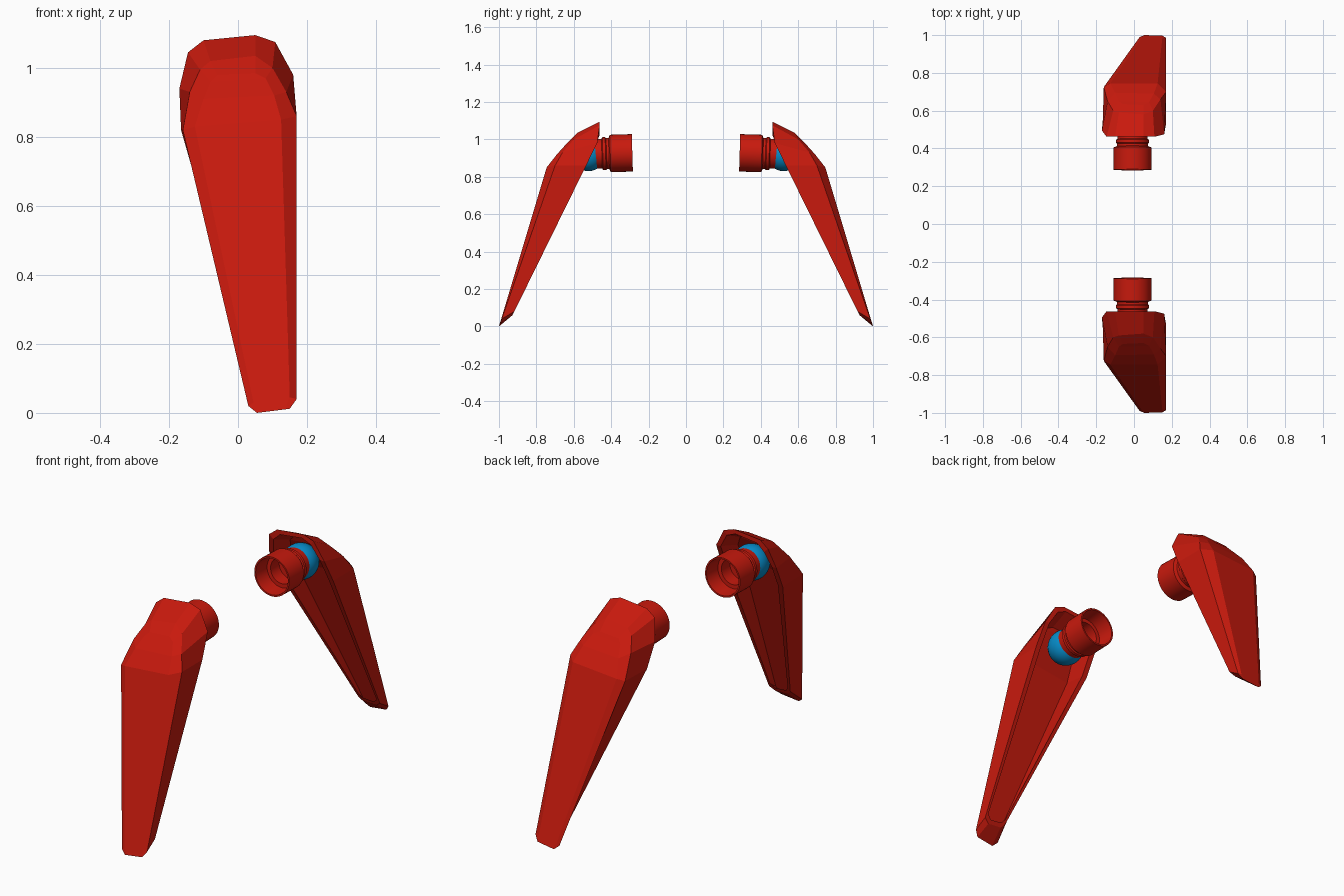
import bpy, bmesh, math
from mathutils import Vector

if "Cube" in bpy.data.objects:
    bpy.data.objects.remove(bpy.data.objects["Cube"])


def material(name, color):
    m = bpy.data.materials.new(name)
    m.diffuse_color = (*color, 1)
    m.use_nodes = True
    m.node_tree.nodes["Principled BSDF"].inputs["Base Color"].default_value = m.diffuse_color
    return m


RED = material("red", (0.58, 0.01, 0.004))
BLUE = material("blue", (0.002, 0.26, 0.58))


def finish(name, bm, mat, smooth=None):
    bmesh.ops.recalc_face_normals(bm, faces=bm.faces)
    me = bpy.data.meshes.new(name)
    bm.to_mesh(me)
    bm.free()
    me.materials.append(mat)
    ob = bpy.data.objects.new(name, me)
    bpy.context.collection.objects.link(ob)
    if smooth:
        bpy.ops.object.select_all(action='DESELECT')
        ob.select_set(True)
        bpy.context.view_layer.objects.active = ob
        bpy.ops.object.shade_smooth_by_angle(angle=math.radians(smooth))
    return ob


def rim_y(z):
    return max(0.462, 0.465 + (1.0 - z) * 0.492)


def panel_y(z):
    return 1.0 - z * 0.3


# Shell outlines, all with twelve matching corners
rim = [Vector((x, rim_y(z), z)) for x, z in (
    (.045, .085), (.065, .065), (.14, .06), (.168, .08), (.17, .86), (.16, .98),
    (.108, 1.075), (.05, 1.095), (-.10, 1.08), (-.145, 1.045), (-.17, .94), (-.165, .82))]
shoulder = [Vector(p) for p in (
    (.03, .99, .02), (.055, 1.0, 0), (.15, .997, .012), (.17, .985, .04),
    (.17, .70, .86), (.14, .66, .93), (.10, .60, 1.0), (.05, .58, 1.035),
    (-.08, .59, 1.02), (-.11, .60, .995), (-.14, .65, .93), (-.16, .725, .82))]
panel = [Vector((x, panel_y(z), z)) for x, z in (
    (.045, .03), (.06, .015), (.14, .022), (.15, .045))] + [Vector(p) for p in (
    (.125, .745, .85), (.105, .69, .92), (.08, .645, .97), (.05, .63, .985),
    (-.06, .635, .98), (-.08, .65, .96), (-.10, .695, .91), (-.125, .745, .83))]


def inset_rim():
    out = []
    for p in rim:
        cx = 0.105 - 0.105 * min(1, p.z / 0.85)
        x = cx + (p.x - cx) * 0.84
        z = p.z - 0.022 if p.z > 1 else p.z + (0.02 if p.z < .1 else 0)
        out.append(Vector((x, rim_y(z), z)))
    return out


def build_shell(name, s):
    bm = bmesh.new()
    inner = inset_rim()
    floor = [a.lerp(b, 0.55) for a, b in zip(inner, panel)]
    rings = [[bm.verts.new((p.x, s * p.y, p.z)) for p in r]
             for r in (panel, shoulder, rim, inner, floor)]
    for a, b in zip(rings, rings[1:]):
        for i in range(12):
            j = (i + 1) % 12
            bm.faces.new((a[i], a[j], b[j], b[i]))
    for r in (rings[0], rings[-1]):
        for idx in ((0, 1, 2, 3, 4, 11), (11, 4, 5, 10), (10, 5, 6, 9), (9, 6, 7, 8)):
            bm.faces.new([r[i] for i in idx])
    finish(name, bm, RED)


def build_socket(name, s):
    # Stepped hollow sleeve turned about the y axis, leaning slightly
    profile = [(.44, .001), (.44, .065), (.37, .065), (.37, .085), (.287, .092), (.287, .10),
               (.405, .10), (.412, .083), (.425, .083), (.43, .088), (.445, .088),
               (.45, .08), (.485, .078), (.485, .001)]
    n = 40
    bm = bmesh.new()
    rings = []
    for y, r in profile:
        ring = []
        for k in range(n):
            a = 2 * math.pi * k / n
            dz = r * math.sin(a)
            ring.append(bm.verts.new((-.008 + r * math.cos(a), s * (y + dz * .03), .928 + dz - (y - .287) * .03)))
        rings.append(ring)
    for a, b in zip(rings, rings[1:]):
        for i in range(n):
            j = (i + 1) % n
            bm.faces.new((a[i], a[j], b[j], b[i]))
    bm.faces.new(rings[0])
    bm.faces.new(rings[-1])
    finish(name, bm, RED, 30)


def build_ball(name, s):
    bm = bmesh.new()
    bmesh.ops.create_uvsphere(bm, u_segments=32, v_segments=20, radius=.088)
    bmesh.ops.translate(bm, verts=bm.verts, vec=(-.008, s * .522, .918))
    finish(name, bm, BLUE, 60)


# Mirrored pair of arms
for side, s in (("front", -1), ("back", 1)):
    build_shell(side + "_shell", s)
    build_socket(side + "_socket", s)
    build_ball(side + "_ball_joint", s)
